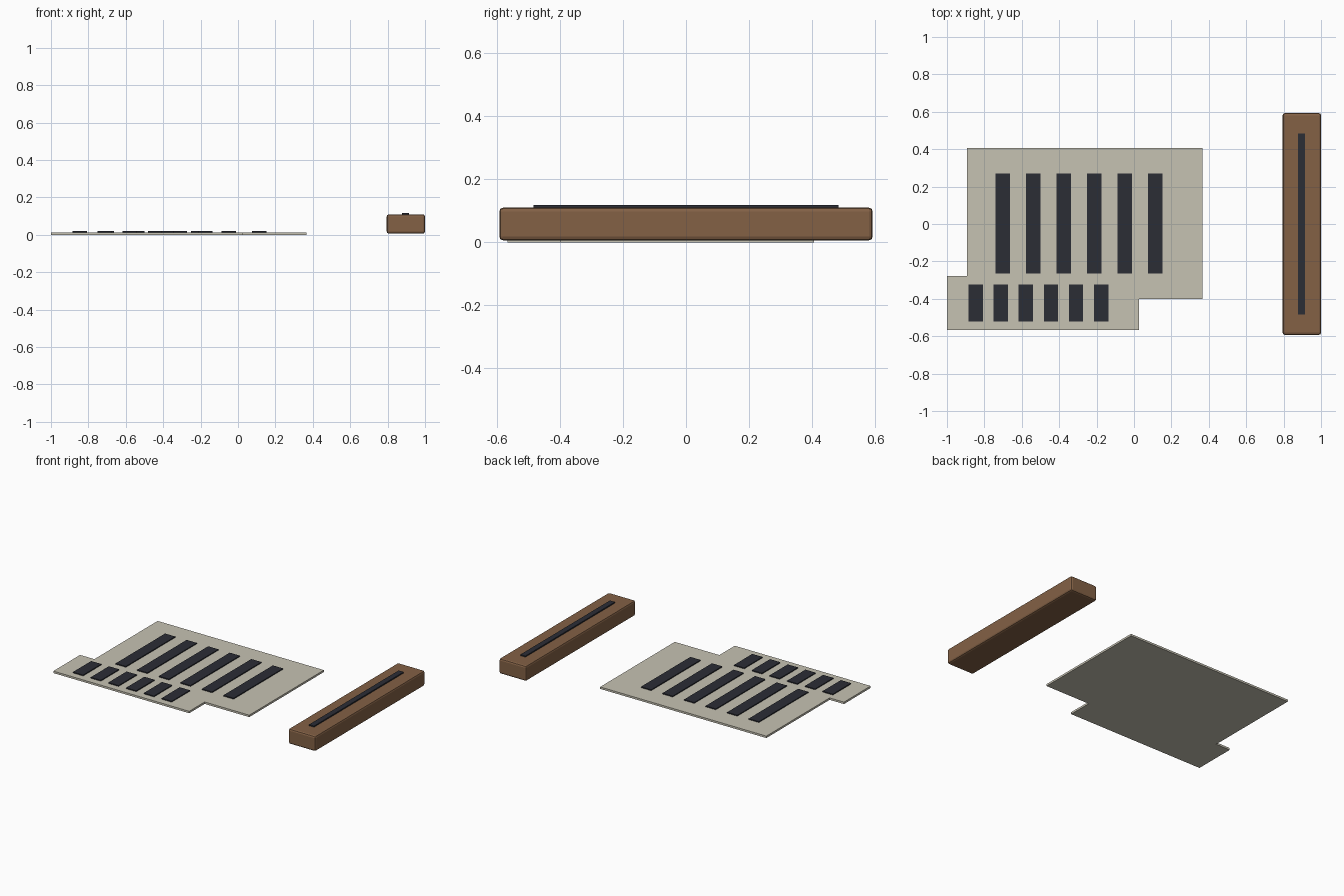
import bpy, bmesh

if "Cube" in bpy.data.objects:
    bpy.data.objects.remove(bpy.data.objects["Cube"])


def material(name, rgb):
    m = bpy.data.materials.new(name)
    m.diffuse_color = (*rgb, 1)
    m.use_nodes = True
    m.node_tree.nodes["Principled BSDF"].inputs["Base Color"].default_value = m.diffuse_color
    return m


STONE = material("pale_stone", (0.565, 0.54, 0.45))
DARK = material("dark_slate", (0.024, 0.026, 0.036))
WOOD = material("brown_wood", (0.227, 0.119, 0.060))


def finish(name, bm, mat):
    bmesh.ops.recalc_face_normals(bm, faces=bm.faces)
    me = bpy.data.meshes.new(name)
    bm.to_mesh(me)
    bm.free()
    me.materials.append(mat)
    ob = bpy.data.objects.new(name, me)
    bpy.context.collection.objects.link(ob)
    return ob


def prism(name, outline, z0, z1, mat):
    bm = bmesh.new()
    face = bm.faces.new([bm.verts.new((x, y, z0)) for x, y in outline])
    ext = bmesh.ops.extrude_face_region(bm, geom=[face], use_keep_orig=True)
    verts = [g for g in ext["geom"] if isinstance(g, bmesh.types.BMVert)]
    bmesh.ops.translate(bm, verts=verts, vec=(0, 0, z1 - z0))
    return finish(name, bm, mat)


def box(name, x0, x1, y0, y1, z0, z1, mat):
    return prism(name, [(x0, y0), (x1, y0), (x1, y1), (x0, y1)], z0, z1, mat)


# Stepped floor slab
prism("floor_slab", [(-1, -0.567), (0.028, -0.567), (0.028, -0.4), (0.365, -0.4),
                     (0.365, 0.406), (-0.892, 0.406), (-0.892, -0.278), (-1, -0.278)],
      0, 0.0135, STONE)

# Two rows of six dark strips on the slab
for i in range(6):
    x = -0.702 + i * 0.163
    box(f"long_strip_{i + 1}", x - 0.0385, x + 0.0385, -0.264, 0.27, 0.0135, 0.02, DARK)
    x = -0.846 + i * 0.134
    box(f"short_strip_{i + 1}", x - 0.0385, x + 0.0385, -0.52, -0.323, 0.0135, 0.02, DARK)

# Separate long wooden block with softened edges
block = box("wooden_block", 0.795, 1.0, -0.593, 0.593, 0.006, 0.11, WOOD)
bev = block.modifiers.new("soft_edges", 'BEVEL')
bev.width = 0.012
bev.segments = 2

# Dark inlay along the top of the block
box("block_inlay", 0.876, 0.914, -0.484, 0.484, 0.109, 0.118, DARK)
